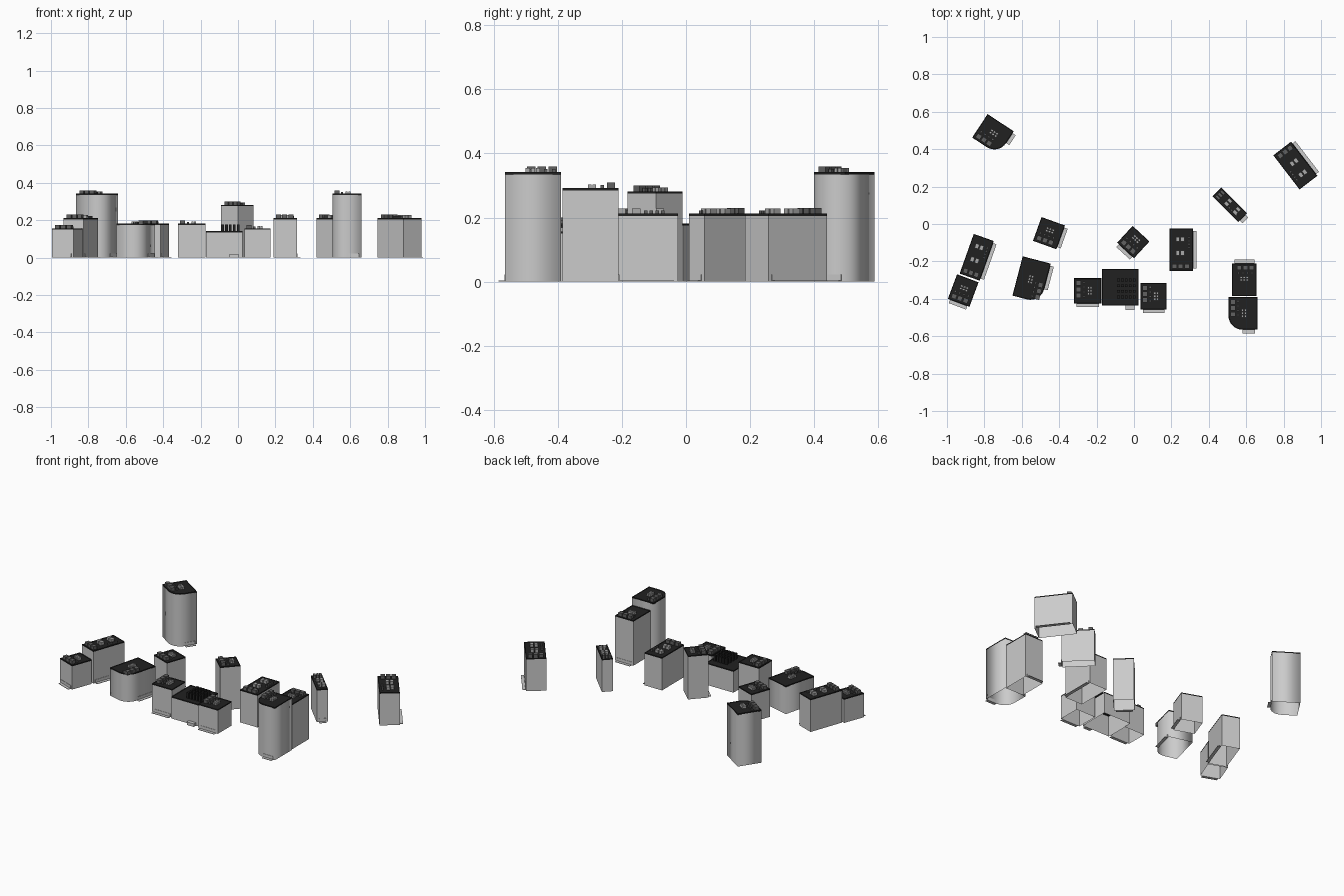
import bpy, bmesh, math
from mathutils import Vector, Matrix

if "Cube" in bpy.data.objects:
    bpy.data.objects.remove(bpy.data.objects["Cube"])


def mat(name, g):
    m = bpy.data.materials.new(name)
    m.diffuse_color = (g, g, g, 1)
    m.use_nodes = True
    m.node_tree.nodes["Principled BSDF"].inputs["Base Color"].default_value = m.diffuse_color
    return m


ROOF = mat("roof_black", 0.015)
UNIT = mat("unit_dark_grey", 0.12)
VENT = mat("vent_grey", 0.4)


def finish(name, bm, material=None):
    bmesh.ops.recalc_face_normals(bm, faces=bm.faces)
    me = bpy.data.meshes.new(name)
    bm.to_mesh(me)
    bm.free()
    ob = bpy.data.objects.new(name, me)
    bpy.context.collection.objects.link(ob)
    if material:
        me.materials.append(material)
    return ob


def add_box(bm, origin, u, v, center, size):
    # box in the building's own frame: u along the edge, v inwards
    m = Matrix.Identity(4)
    m.col[0][:3] = u * size[0]
    m.col[1][:3] = v * size[1]
    m.col[2][:3] = (0, 0, size[2])
    p = origin + u * center[0] + v * center[1]
    m.col[3][:3] = (p.x, p.y, center[2] + size[2] / 2)
    bmesh.ops.create_cube(bm, size=1, matrix=m)


def outline(corners, round_at=None, r=0.075, seg=8):
    pts = []
    for i, c in enumerate(corners):
        if i != round_at:
            pts.append(c)
            continue
        a = (corners[i - 1] - c).normalized()
        b = (corners[(i + 1) % 4] - c).normalized()
        mid = c + (a + b) * r
        for k in range(seg + 1):
            t = math.pi / 2 * k / seg
            pts.append(mid - b * r * math.cos(t) - a * r * math.sin(t))
    return pts


def shell(name, pts, h):
    # walls, open underneath
    bm = bmesh.new()
    lo = [bm.verts.new((p.x, p.y, 0)) for p in pts]
    hi = [bm.verts.new((p.x, p.y, h - 0.005)) for p in pts]
    n = len(pts)
    for i in range(n):
        j = (i + 1) % n
        bm.faces.new((lo[i], lo[j], hi[j], hi[i])).smooth = n > 4
    for e in bm.edges:
        if len(e.link_faces) == 2 and e.calc_face_angle() > 0.6:
            e.smooth = False
    finish(name + "_walls", bm)
    # black roof with a low parapet
    bm = bmesh.new()
    f = bm.faces.new([bm.verts.new((p.x, p.y, h - 0.005)) for p in pts])
    top = bmesh.ops.extrude_face_region(bm, geom=[f])["geom"]
    bmesh.ops.translate(bm, vec=(0, 0, 0.007),
                        verts=[g for g in top if isinstance(g, bmesh.types.BMVert)])
    cap = [g for g in top if isinstance(g, bmesh.types.BMFace)]
    bmesh.ops.inset_region(bm, faces=cap, thickness=0.004)
    bmesh.ops.translate(bm, vec=(0, 0, -0.003), verts=cap[0].verts)
    finish(name + "_roof", bm, ROOF)


def building(name, p0, p1, depth, h, slab, kit="A", round_at=None):
    p0, p1 = Vector((*p0, 0)), Vector((*p1, 0))
    u = (p1 - p0).normalized()
    v = Vector((-u.y, u.x, 0))
    L = (p1 - p0).length
    cs = [p0, p1, p1 + v * depth, p0 + v * depth]
    shell(name, outline(cs, round_at), h)

    # entrance strip along one side
    a, b = cs[slab], cs[(slab + 1) % 4]
    eu = (b - a).normalized()
    ev = Vector((eu.y, -eu.x, 0))
    el = (b - a).length
    inset = 0.075 if round_at in (slab, (slab + 1) % 4) else 0.012
    start = inset if round_at == slab else 0.012
    end = el - (inset if round_at == (slab + 1) % 4 else 0.012)
    bm = bmesh.new()
    add_box(bm, a, eu, ev, ((start + end) / 2, 0.01, 0), (end - start, 0.02, 0.003))
    add_box(bm, a, eu, ev, ((start + end) / 2, 0.001, 0), (end - start, 0.002, 0.022))
    finish(name + "_entrance", bm)

    # row of large units beside the first edge, small units behind
    bm = bmesh.new()
    step = min(0.033, L * 0.27)
    for i in range(3):
        add_box(bm, p0, u, v, (step * (i + 0.8), 0.024, h - 0.002),
                (step * 0.8, 0.026, 0.022))
    for i in range(4):
        if kit == "A":
            c = (step * (0.7 + 0.75 * i), 0.052)
        else:
            c = (L - 0.02, depth * 0.55 + 0.018 * i)
        add_box(bm, p0, u, v, (*c, h - 0.002), (0.011, 0.011, 0.014))
    finish(name + "_roof_units", bm, UNIT)

    # paler vents
    bm = bmesh.new()
    if kit == "A":
        for i in range(3):
            for j in range(2):
                add_box(bm, p0, u, v, (L * 0.5 + (i - 1) * 0.016, 0.076 + j * 0.014, h - 0.002),
                        (0.013, 0.011, 0.016))
    else:
        for d in (0.42, 0.75):
            for s in (-0.5, 0.5):
                add_box(bm, p0, u, v, (L * 0.45 + s * min(0.026, L * 0.35), depth * d, h - 0.002),
                        (min(0.02, L * 0.28), 0.026, 0.02))
    finish(name + "_roof_vents", bm, VENT)


building("north_west_tower", (-.865, .462), (-.725, .37), .15, .34, 1, "A", 1)
building("west_long_block", (-.932, -.265), (-.825, -.303), .225, .21, 1, "B")
building("west_small_block", (-.995, -.40), (-.88, -.443), .14, .155, 0)
building("west_rounded_block", (-.50, -.422), (-.445, -.212), .155, .18, 0, "A", 0)
building("west_inner_block", (-.54, -.09), (-.415, -.135), .135, .18, 1)
building("centre_left_block", (-.32, -.29), (-.32, -.425), .145, .18, 1)
building("centre_right_block", (.035, -.315), (.035, -.457), .14, .155, 1)
building("centre_tower", (-.09, -.1), (0, -.183), .122, .28, 0)
building("east_long_block", (.19, -.25), (.315, -.25), .225, .21, 1, "B")
building("north_east_slim_block", (.467, .195), (.42, .148), .195, .21, 2, "B")
building("north_east_long_block", (.84, .44), (.745, .367), .23, .21, 3, "B")
building("south_east_upper_tower", (.655, -.21), (.525, -.21), .175, .29, 0)
building("south_east_rounded_tower", (.505, -.39), (.505, -.565), .155, .34, 1, "A", 1)

# low central hall with a field of dark roof blocks and a porch
hall = [Vector((x, y, 0)) for x, y in ((-.172, -.437), (.025, -.437), (.025, -.24), (-.172, -.24))]
shell("central_hall", hall, .14)
X, Y = Vector((1, 0, 0)), Vector((0, 1, 0))
bm = bmesh.new()
for i in range(5):
    for j in range(4):
        add_box(bm, Vector((-.083, -.39, 0)), X, Y, (i * .021, j * .03, .139), (.015, .015, .037))
finish("central_hall_roof_blocks", bm, ROOF)
bm = bmesh.new()
add_box(bm, Vector((-.021, -.448, 0)), X, Y, (0, 0, 0), (.05, .022, .02))
finish("central_hall_porch", bm)
